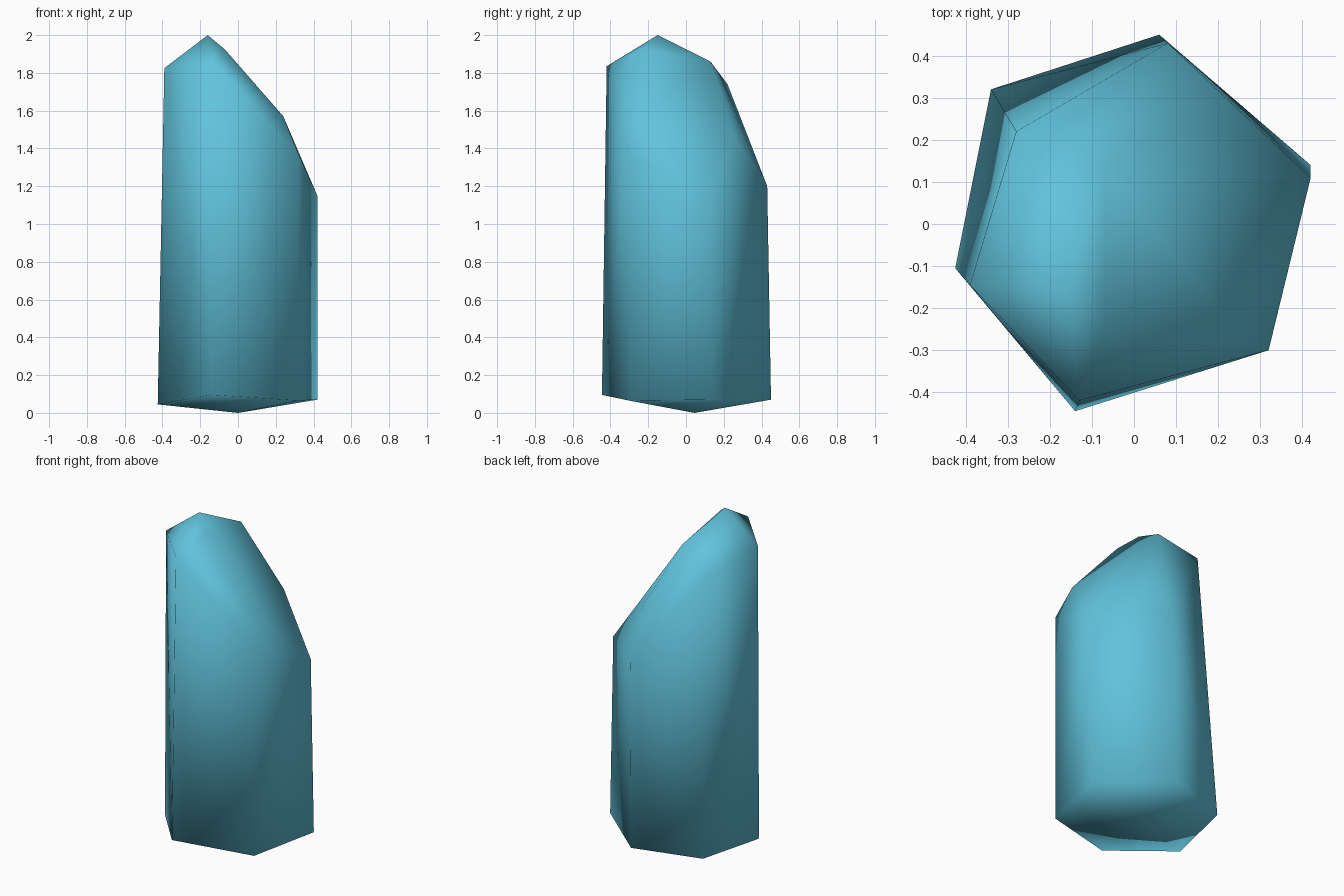
import bpy
import bmesh

# Remove the default cube
cube = bpy.data.objects.get("Cube")
if cube:
    bpy.data.objects.remove(cube, do_unlink=True)


def make_material(name, colour):
    material = bpy.data.materials.new(name)
    material.use_nodes = True
    material.diffuse_color = colour
    for node in material.node_tree.nodes:
        if node.type == "BSDF_PRINCIPLED":
            node.inputs["Base Color"].default_value = colour
            node.inputs["Roughness"].default_value = 0.6
    return material


def faceted_solid(name, points, material):
    """Wrap the cut corners of a stone in a closed convex skin."""
    bm = bmesh.new()
    for point in points:
        bm.verts.new(point)
    hull = bmesh.ops.convex_hull(bm, input=bm.verts[:])
    loose = [v for v in hull["geom_interior"] if isinstance(v, bmesh.types.BMVert)]
    bmesh.ops.delete(bm, geom=loose, context="VERTS")
    # Merge nearly flat pairs of triangles into clean side facets
    bmesh.ops.join_triangles(bm, faces=bm.faces[:],
                             angle_face_threshold=0.12, angle_shape_threshold=3.1)
    bmesh.ops.recalc_face_normals(bm, faces=bm.faces[:])
    for face in bm.faces:
        face.smooth = True
    mesh = bpy.data.meshes.new(name)
    bm.to_mesh(mesh)
    bm.free()
    mesh.materials.append(material)
    crystal = bpy.data.objects.new(name, mesh)
    bpy.context.scene.collection.objects.link(crystal)
    return crystal


# Six lower corners of the hexagonal shaft
base_ring = [(-.425, -.105, .045), (-.14, -.445, .095), (.32, -.3, .065),
             (.42, .14, .07), (.06, .45, .07), (-.34, .32, .06)]

# Matching upper corners, cut off at a slant
shoulder_ring = [(-.39, -.145, 1.825), (-.13, -.42, 1.835), (.32, -.3, 1.37),
                 (.42, .11, 1.15), (.08, .43, 1.2), (-.28, .22, 1.74)]

# Peak, the ridges that fall away from it, and the blunt underside
peak = [(-.16, -.15, 2)]
ridges = [(-.07, -.23, 1.925), (-.07, .13, 1.86), (.24, -.25, 1.57), (.13, .26, 1.45)]
underside = [(0, .045, 0)]

crystal_blue = make_material("crystal_blue", (.12, .55, .72, 1))
faceted_solid("crystal_shard", base_ring + shoulder_ring + peak + ridges + underside,
              crystal_blue)
